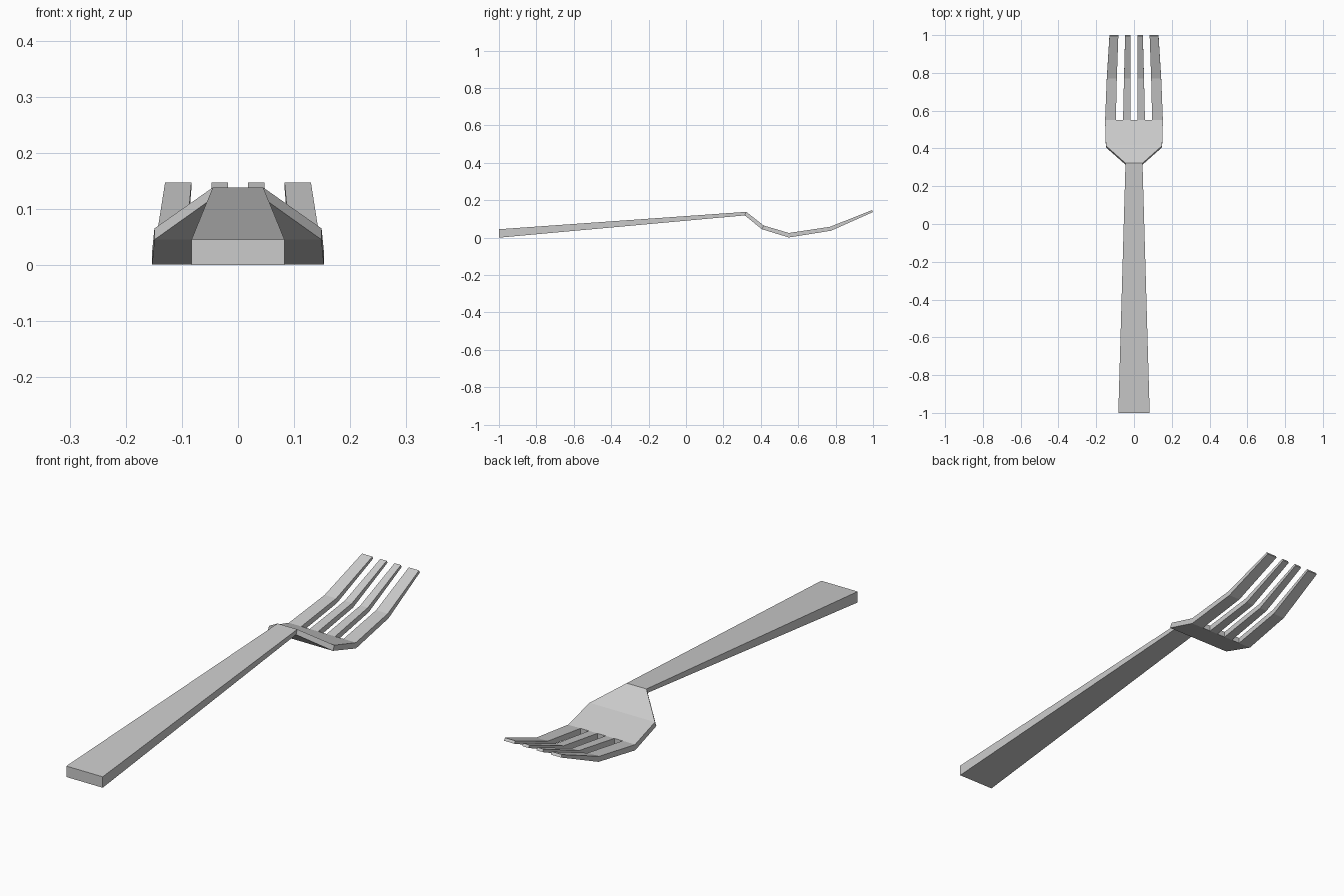
import bpy, bmesh

if "Cube" in bpy.data.objects:
    bpy.data.objects.remove(bpy.data.objects["Cube"])

# Side profile stations: (top y, top z, bottom y, bottom z)
PROFILE = {
    "end":      (-1.0, 0.045, -1.0, 0.0),
    "neck":     (0.322, 0.138, 0.314, 0.119),
    "shoulder": (0.415, 0.065, 0.406, 0.045),
    "root":     (0.55, 0.025, 0.55, 0.001),
    "bend":     (0.77, 0.058, 0.775, 0.037),
    "tip":      (0.994, 0.147, 1.0, 0.137),
}
bm = bmesh.new()
cache = {}


def vert(x, station, top):
    key = (round(x, 4), station, top)
    if key not in cache:
        ty, tz, by, bz = PROFILE[station]
        cache[key] = bm.verts.new((x, ty, tz) if top else (x, by, bz))
    return cache[key]


def plate(points):
    """Top and bottom face over a counter-clockwise outline."""
    bm.faces.new([vert(x, s, True) for x, s in points])
    bm.faces.new([vert(x, s, False) for x, s in reversed(points)])
    outlines.append(points)


outlines = []

# Handle, tapering toward the neck
plate([(-0.083, "end"), (0.083, "end"), (0.045, "neck"), (-0.045, "neck")])

# Head, flaring from the neck to the tine roots
roots = [-0.153, -0.096, -0.058, -0.019, 0.019, 0.058, 0.096, 0.153]
plate([(-0.045, "neck"), (0.045, "neck"), (0.149, "shoulder"), (-0.149, "shoulder")])
plate([(-0.149, "shoulder"), (0.149, "shoulder")] + [(x, "root") for x in reversed(roots)])

# Four tines: inner and outer edge at root, bend and tip, mirrored
TINES = [((0.019, 0.058), (0.0185, 0.053), (0.018, 0.047)),
         ((0.096, 0.153), (0.091, 0.144), (0.083, 0.130))]
for rows in TINES:
    for side in (1, -1):
        for (r0, r1), names in zip(zip(rows, rows[1:]), (("root", "bend"), ("bend", "tip"))):
            quad = [(side * r0[0], names[0]), (side * r0[1], names[0]),
                    (side * r1[1], names[1]), (side * r1[0], names[1])]
            plate(quad if side == 1 else quad[::-1])

# Side walls along every edge that belongs to only one plate
edges = [(p[i], p[(i + 1) % len(p)]) for p in outlines for i in range(len(p))]
for a, b in edges:
    if (b, a) not in edges:
        bm.faces.new([vert(*b, True), vert(*a, True), vert(*a, False), vert(*b, False)])

bmesh.ops.recalc_face_normals(bm, faces=bm.faces)
mesh = bpy.data.meshes.new("fork")
bm.to_mesh(mesh)
bm.free()
bpy.context.collection.objects.link(bpy.data.objects.new("fork", mesh))
